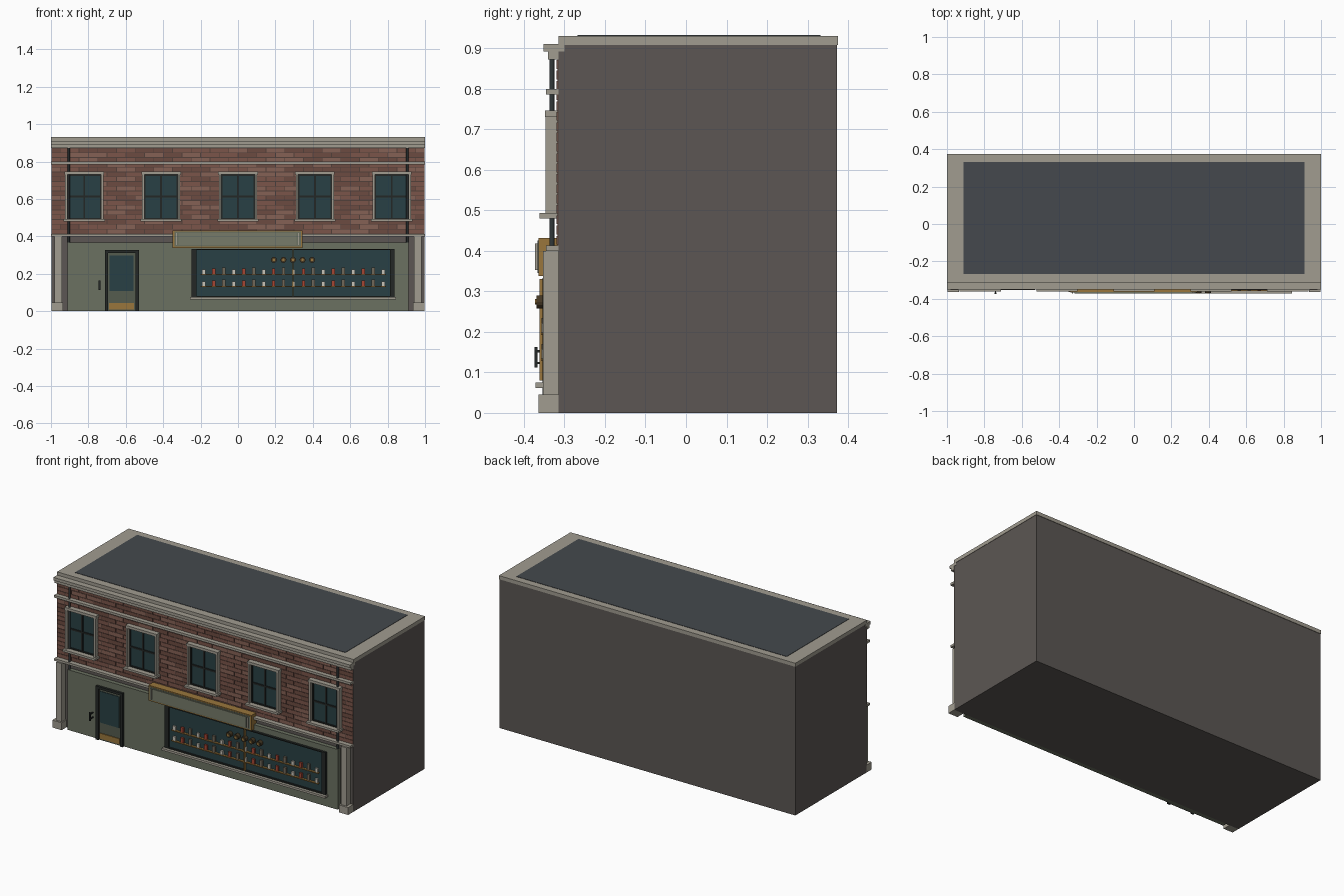
import bpy, bmesh, math, random
from mathutils import Matrix

random.seed(4)
mats = {}


def material(rgb):
    if rgb not in mats:
        m = bpy.data.materials.new("paint_%d_%d_%d" % rgb)
        m.diffuse_color = [(c / 255) ** 2.2 for c in rgb] + [1]
        mats[rgb] = m
    return mats[rgb]


def finish(name, bm, rgb):
    me = bpy.data.meshes.new(name)
    bm.to_mesh(me)
    bm.free()
    me.materials.append(material(rgb))
    ob = bpy.data.objects.new(name, me)
    bpy.context.collection.objects.link(ob)
    return ob


def boxes(name, rgb, *items):
    """Each item is x0, x1, y0, y1, z0, z1."""
    bm = bmesh.new()
    for x0, x1, y0, y1, z0, z1 in items:
        mat = Matrix.Translation(((x0 + x1) / 2, (y0 + y1) / 2, (z0 + z1) / 2))
        bmesh.ops.create_cube(bm, size=1, matrix=mat @ Matrix.Diagonal((x1 - x0, y1 - y0, z1 - z0, 1)))
    return finish(name, bm, rgb)


def frame(x0, x1, y0, y1, z0, z1, t):
    """Four bars around an opening, t thick, inside the given outline."""
    return [(x0, x0 + t, y0, y1, z0, z1), (x1 - t, x1, y0, y1, z0, z1),
            (x0 + t, x1 - t, y0, y1, z0, z0 + t), (x0 + t, x1 - t, y0, y1, z1 - t, z1)]


def cylinder(bm, r, depth, matrix, n=12):
    bmesh.ops.create_cone(bm, cap_ends=True, segments=n, radius1=r, radius2=r, depth=depth, matrix=matrix)


STONE, WALL, ROOF = (160, 155, 143), (92, 87, 84), (70, 74, 78)
GREEN, GLASS, DARK, GOLD = (106, 112, 97), (45, 66, 70), (40, 44, 42), (152, 117, 62)
FACE = -0.315

# Building mass, roof and parapet coping
boxes("building_body", WALL, (-0.998, 0.998, FACE, 0.372, 0, 0.91))
boxes("parapet_coping", STONE,
      (-1, 1, FACE, -0.268, 0.908, 0.93), (-1, 1, 0.332, 0.375, 0.908, 0.93),
      (-1, -0.912, -0.268, 0.332, 0.908, 0.93), (0.912, 1, -0.268, 0.332, 0.908, 0.93))
boxes("flat_roof", ROOF, (-0.912, 0.912, -0.268, 0.332, 0.905, 0.932))

# Cornice and string courses
boxes("cornice", STONE, (-1, 1, -0.351, -0.30, 0.892, 0.91), (-1, 1, -0.34, FACE, 0.872, 0.892))
boxes("string_courses", STONE, (-1, 1, -0.345, FACE, 0.785, 0.799), (-1, 1, -0.345, FACE, 0.40, 0.413))

# Upper wall bricks in running bond, sorted into three tones
windows = [i * 0.411 for i in range(-2, 3)]
tones = {(122, 86, 75): [], (108, 76, 67): [], (132, 97, 85): []}
boxes("brick_mortar", (82, 66, 60), (-0.998, 0.998, -0.3165, FACE, 0.413, 0.872))
ROWS, LENGTH = 18, 0.1
pitch = (0.872 - 0.413) / ROWS
for row in range(ROWS):
    z = 0.413 + row * pitch
    x = -0.998 - (row % 2) * LENGTH / 2
    while x < 0.99:
        x0, x1 = max(x, -0.998), min(x + LENGTH - 0.004, 0.998)
        hidden = any(x0 > w - 0.1 and x1 < w + 0.1 for w in windows) and 0.49 < z < 0.71
        if not hidden:
            tones[random.choice(list(tones))].append((x0, x1, -0.319, -0.316, z + 0.002, z + pitch - 0.002))
        x += LENGTH
for i, (rgb, items) in enumerate(tones.items()):
    boxes("bricks_%d" % i, rgb, *items)

# Upper windows
for i, w in enumerate(windows):
    boxes("window_glass_%d" % i, GLASS, (w - 0.092, w + 0.092, -0.324, FACE, 0.49, 0.732))
    boxes("window_sash_%d" % i, DARK, *frame(w - 0.092, w + 0.092, -0.332, -0.322, 0.49, 0.732, 0.009),
          (w - 0.005, w + 0.005, -0.33, -0.322, 0.499, 0.723),
          (w - 0.083, w + 0.083, -0.33, -0.322, 0.608, 0.618))
    boxes("window_surround_%d" % i, STONE,
          (w - 0.102, w - 0.09, -0.347, FACE, 0.49, 0.732), (w + 0.09, w + 0.102, -0.347, FACE, 0.49, 0.732),
          (w - 0.106, w + 0.106, -0.348, FACE, 0.73, 0.746), (w - 0.11, w + 0.11, -0.362, FACE, 0.48, 0.493))

# Corner pilasters and downpipes
for s, side in ((-1, "left"), (1, "right")):
    boxes("pilaster_" + side, STONE,
          (*sorted((s * 0.942, s * 0.98)), -0.353, FACE, 0.045, 0.40),
          (*sorted((s * 0.935, s * 0.998)), -0.364, FACE, 0, 0.045))
    bm = bmesh.new()
    cylinder(bm, 0.006, 0.87, Matrix.Translation((s * 0.905, -0.331, 0.437)))
    finish("downpipe_" + side, bm, (52, 58, 60))

# Shopfront panel
boxes("shopfront_panel", GREEN, (-0.912, 0.912, -0.34, FACE, 0, 0.367))

# Door with glazing, kick plate and pull handle
boxes("door_leaf", (86, 92, 80), (-0.70, -0.54, -0.345, -0.338, 0, 0.32))
boxes("door_frame", DARK, (-0.712, -0.694, -0.354, -0.338, 0, 0.327),
      (-0.548, -0.53, -0.354, -0.338, 0, 0.327), (-0.694, -0.548, -0.354, -0.338, 0.312, 0.327))
boxes("door_glass", GLASS, (-0.686, -0.558, -0.348, -0.344, 0.107, 0.298))
boxes("door_kick_plate", GOLD, (-0.69, -0.556, -0.35, -0.344, 0.01, 0.043))
boxes("door_handle", DARK, (-0.745, -0.735, -0.374, -0.366, 0.112, 0.163),
      (-0.743, -0.737, -0.367, -0.338, 0.12, 0.126), (-0.743, -0.737, -0.367, -0.338, 0.149, 0.155))

# Display window with centre mullion and sill
boxes("display_glass", GLASS, (-0.23, 0.82, -0.345, -0.338, 0.078, 0.33))
boxes("display_frame", DARK, (-0.248, -0.222, -0.354, -0.338, 0.075, 0.333),
      (0.812, 0.838, -0.354, -0.338, 0.075, 0.333),
      (-0.222, 0.812, -0.354, -0.338, 0.075, 0.082), (-0.222, 0.812, -0.354, -0.338, 0.327, 0.333))
boxes("display_mullion", GOLD, (0.291, 0.297, -0.362, -0.344, 0.08, 0.33))
boxes("display_sill", STONE, (-0.256, 0.846, -0.371, -0.338, 0.062, 0.075))

# Shelves and goods
goods = {(165, 72, 55): [], (200, 196, 184): [], (112, 104, 90): []}
for z in (0.128, 0.192):
    boxes("shelf", GOLD, (-0.2, 0.79, -0.358, -0.344, z, z + 0.006))
    for i in range(19):
        x, h = -0.183 + i * 0.0533, 0.024 + 0.006 * (i % 3)
        goods[list(goods)[(i * 2 + 1) % 3]].append((x - 0.009, x + 0.009, -0.356, -0.345, z + 0.006, z + 0.006 + h))
for i, (rgb, items) in enumerate(goods.items()):
    boxes("shelf_goods_%d" % i, rgb, *items)

# Row of round hanging pieces above the shelves
rims, hubs = bmesh.new(), bmesh.new()
for i in range(5):
    at = Matrix.Translation((0.192 + i * 0.051, -0.357, 0.274)) @ Matrix.Rotation(math.pi / 2, 4, 'X')
    cylinder(rims, 0.016, 0.024, at)
    cylinder(hubs, 0.007, 0.03, at)
finish("round_piece_rims", rims, (70, 58, 40))
finish("round_piece_hubs", hubs, GOLD)

# Blank sign board with gold border
boxes("sign_board", GREEN, (-0.34, 0.336, -0.366, FACE, 0.345, 0.425))
boxes("sign_border", GOLD, *frame(-0.35, 0.345, -0.364, FACE, 0.338, 0.432, 0.011))
boxes("sign_inlay", (118, 122, 105), (-0.318, 0.314, -0.371, -0.365, 0.353, 0.418))
boxes("sign_end_strips", STONE, (-0.331, -0.325, -0.372, -0.365, 0.353, 0.418), (0.321, 0.327, -0.372, -0.365, 0.353, 0.418))
